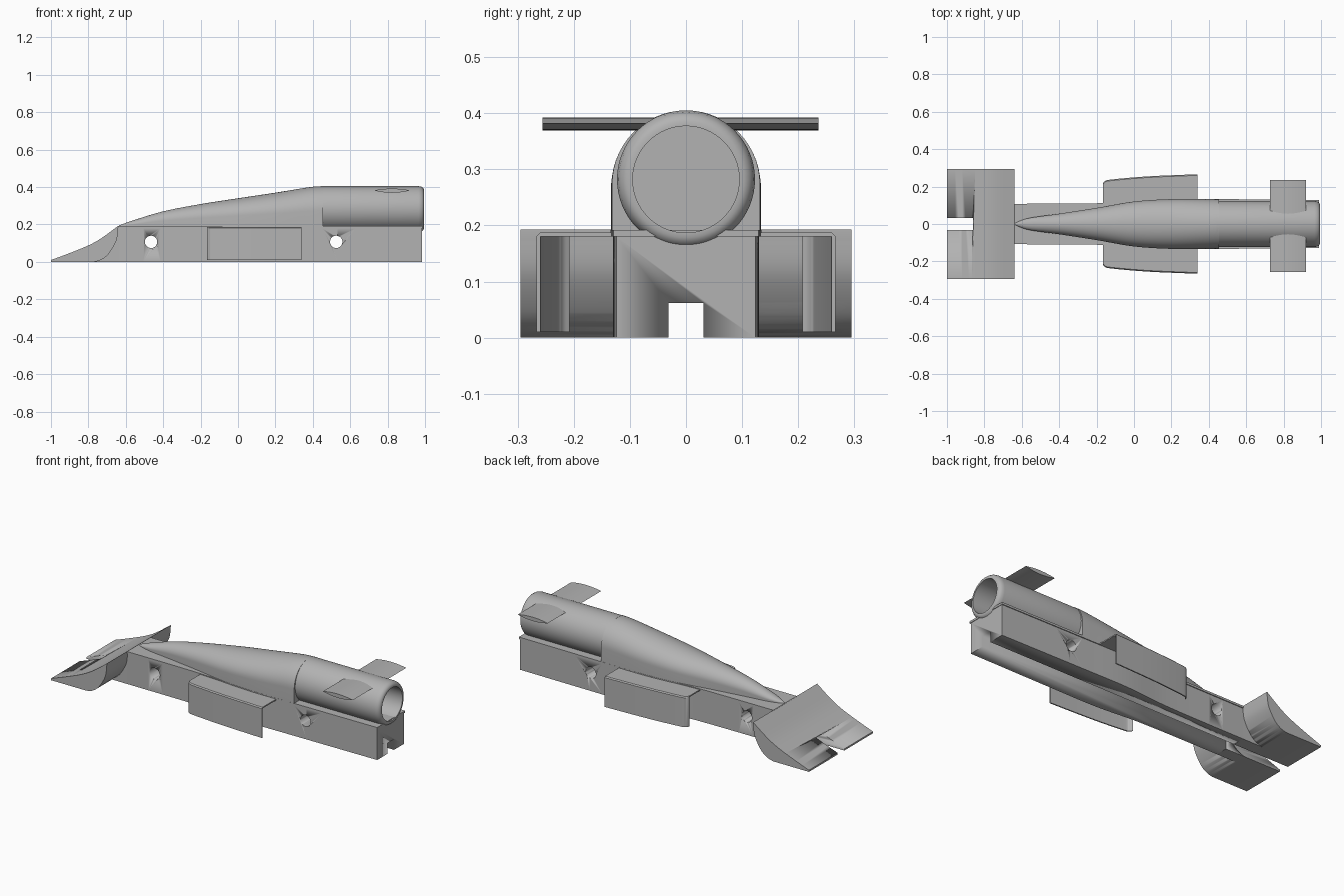
import bpy, bmesh, math

cube = bpy.data.objects.get("Cube")
if cube:
    bpy.data.objects.remove(cube)

grey = bpy.data.materials.new("plain grey")
grey.use_nodes = True
colour = (0.45, 0.45, 0.45, 1)
grey.diffuse_color = colour
grey.node_tree.nodes["Principled BSDF"].inputs["Base Color"].default_value = colour


def loft(name, rings, closed=False, smooth=True):
    """Skin equal rings of points; cap the ends, or join last to first."""
    bm = bmesh.new()
    loops = [[bm.verts.new(p) for p in ring] for ring in rings]
    pairs = list(zip(loops, loops[1:])) + ([(loops[-1], loops[0])] if closed else [])
    for a, b in pairs:
        for i in range(len(a)):
            j = (i + 1) % len(a)
            bm.faces.new((a[i], a[j], b[j], b[i]))
    if not closed:
        bm.faces.new(loops[0])
        bm.faces.new(loops[-1])
    bmesh.ops.recalc_face_normals(bm, faces=bm.faces)
    mesh = bpy.data.meshes.new(name)
    bm.to_mesh(mesh)
    bm.free()
    mesh.materials.append(grey)
    obj = bpy.data.objects.new(name, mesh)
    bpy.context.collection.objects.link(obj)
    if smooth:
        bpy.ops.object.select_all(action="DESELECT")
        obj.select_set(True)
        bpy.context.view_layer.objects.active = obj
        bpy.ops.object.shade_smooth_by_angle(angle=math.radians(32))
    return obj


def across(name, profile, y0, y1):
    """Extrude an x-z profile along y."""
    return loft(name, [[(x, y, z) for x, z in profile] for y in (y0, y1)])


def upright(name, plan, z0, z1):
    """Extrude a symmetric plan, given as x and half width, along z."""
    outline = plan + [(x, -y) for x, y in reversed(plan)]
    return loft(name, [[(x, y, z) for x, y in outline] for z in (z0, z1)])


def cut(obj, cutters):
    for c in cutters:
        mod = obj.modifiers.new("cut " + c.name, "BOOLEAN")
        mod.operation = "DIFFERENCE"
        mod.solver = "EXACT"
        mod.object = c


def smooth_path(points, steps=6):
    """Pass a Catmull-Rom curve through the points."""
    pts = [points[0]] + points + [points[-1]]
    out = []
    for a, b, c, d in zip(pts, pts[1:], pts[2:], pts[3:]):
        for s in range(steps):
            t = s / steps
            out.append(tuple(
                0.5 * (2 * q + (r - p) * t + (2 * p - 5 * q + 4 * r - s4) * t ** 2
                       + (3 * q - p - 3 * r + s4) * t ** 3)
                for p, q, r, s4 in zip(a, b, c, d)))
    return out + [points[-1]]


# Cutters: underside channel and two axle holes
channel = across("channel_cutter", [(-1.1, -0.1), (1.1, -0.1), (1.1, 0.062), (-1.1, 0.062)],
                 -0.031, 0.031)
holes = []
for label, x in (("front", -0.465), ("rear", 0.525)):
    ring = [(x + 0.033 * math.cos(k * math.tau / 32), 0.107 + 0.033 * math.sin(k * math.tau / 32))
            for k in range(32)]
    holes.append(across(label + "_axle_cutter", ring, -0.3, 0.3))

# Lower chassis beam and the thin deck on top of it
plan = smooth_path([(-0.64, 0.103), (-0.15, 0.107), (0.15, 0.128), (0.45, 0.128), (0.985, 0.124)])
cut(upright("chassis", plan, 0, 0.18), [channel] + holes)
upright("deck", [(x * 1.003, y + 0.005) for x, y in plan], 0.18, 0.192)

# Front wing: concave top, curved back, and the block joining it to the chassis
top = smooth_path([(-1, 0.01), (-0.9, 0.047), (-0.8, 0.088), (-0.73, 0.127), (-0.64, 0.193)])
back = smooth_path([(-0.64, 0.185), (-0.65, 0.115), (-0.69, 0.045), (-0.73, 0.012), (-0.77, 0)])
cut(across("front_wing", top + back + [(-1, 0)], -0.295, 0.295), [channel])
cut(across("nose_block", back + [(-0.64, 0)], -0.103, 0.103), [channel])

# Tapered upper fairing: x, half width, height of its top
stations = smooth_path([(-0.635, 0.006, 0.195), (-0.56, 0.032, 0.222), (-0.4, 0.055, 0.27),
                        (-0.2, 0.086, 0.309), (0, 0.12, 0.34), (0.2, 0.133, 0.37),
                        (0.38, 0.133, 0.399), (0.455, 0.132, 0.405)])
rings = []
for x, w, h in stations:
    shoulder = 0.185 + (h - 0.185) * 0.4
    arch = [(x, w * math.cos(a), shoulder + (h - shoulder) * math.sin(a))
            for a in (k * math.pi / 28 for k in range(29))]
    rings.append([(x, w, 0.185)] + arch + [(x, -w, 0.185)])
loft("upper_fairing", rings)

# Rear canister housing with rounded rim and open bore
tube = [(0.44, 0.123), (0.965, 0.123), (0.98, 0.12), (0.99, 0.113), (0.995, 0.104),
        (0.995, 0.095), (0.5, 0.095)]
loft("canister_housing",
     [[(x, r * math.cos(k * math.tau / 64), 0.282 + r * math.sin(k * math.tau / 64))
       for k in range(64)] for x, r in tube])

# Rear wings: lens section, one each side
for label, y0, y1 in (("left", 0.05, 0.236), ("right", -0.256, -0.05)):
    half = [k / 16 for k in range(17)]
    upper = [(0.727 + 0.193 * t, 0.382 + 0.04 * t * (1 - t)) for t in half]
    lower = [(0.727 + 0.193 * t, 0.382 - 0.05 * t * (1 - t)) for t in reversed(half[1:-1])]
    across(label + "_rear_wing", upper + lower, y0, y1)

# Side pods: thin top shelf with a hanging outer panel
edge = smooth_path([(-0.167, 0.215), (-0.155, 0.229), (-0.12, 0.238), (0.08, 0.255), (0.34, 0.266)])
for label, s in (("left", 1), ("right", -1)):
    loft(label + "_side_pod",
         [[(x, s * y, z) for y, z in ((0.09, 0.187), (w - 0.006, 0.187), (w, 0.181), (w, 0.01),
                                      (w - 0.007, 0.01), (w - 0.007, 0.18), (0.09, 0.18))]
          for x, w in edge])

for helper in [channel] + holes:
    helper.hide_render = True
    helper.hide_viewport = True
